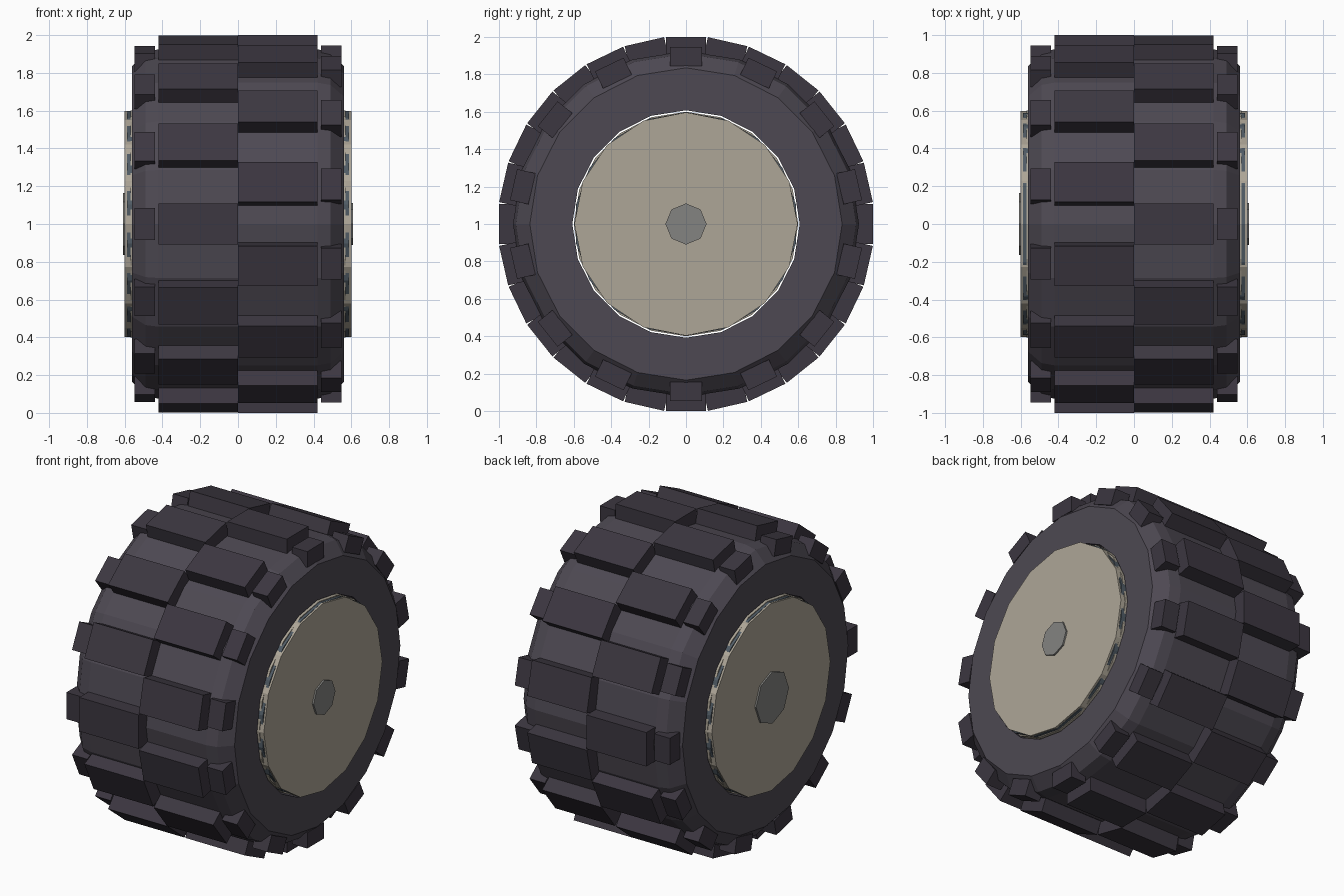
import bpy, bmesh
from math import sin, cos, pi

if "Cube" in bpy.data.objects:
    bpy.data.objects.remove(bpy.data.objects["Cube"])

CZ = 1.0  # axle height


def mat(name, rgb):
    m = bpy.data.materials.new(name)
    m.diffuse_color = (*rgb, 1)
    m.use_nodes = True
    m.node_tree.nodes["Principled BSDF"].inputs["Base Color"].default_value = m.diffuse_color
    return m


RUBBER = mat("rubber", (0.075, 0.066, 0.085))
TREAD = mat("tread_rubber", (0.045, 0.038, 0.052))
CREAM = mat("cream", (0.42, 0.38, 0.31))
SLATE = mat("slate", (0.08, 0.105, 0.13))
GREY = mat("grey", (0.23, 0.23, 0.22))


def finish(name, bm, material):
    bmesh.ops.recalc_face_normals(bm, faces=bm.faces)
    me = bpy.data.meshes.new(name)
    bm.to_mesh(me)
    bm.free()
    ob = bpy.data.objects.new(name, me)
    me.materials.append(material)
    bpy.context.collection.objects.link(ob)
    return ob


def ring_verts(bm, x, r, n):
    # vertex ring around the axle, first vertex straight up
    return [bm.verts.new((x, r * sin(2 * pi * i / n), CZ + r * cos(2 * pi * i / n)))
            for i in range(n)]


def lathe(name, profile, n, material, closed=False):
    # spin (x, radius) points round the axle; closed makes a hollow ring
    bm = bmesh.new()
    rings = [ring_verts(bm, x, r, n) for x, r in profile]
    pairs = list(zip(rings, rings[1:]))
    if closed:
        pairs.append((rings[-1], rings[0]))
    else:
        bm.faces.new(rings[0])
        bm.faces.new(rings[-1])
    for a, b in pairs:
        for i in range(n):
            j = (i + 1) % n
            bm.faces.new((a[i], a[j], b[j], b[i]))
    return finish(name, bm, material)


def block_ring(name, x0, x1, r0, r1, half, offset, count=14):
    # ring of straight blocks, angle measured from straight up
    bm = bmesh.new()
    for k in range(count):
        a = 2 * pi * (k + offset) / count
        vs = []
        for x in (x0, x1):
            for r, t in ((r0, -half), (r1, -half), (r1, half), (r0, half)):
                vs.append(bm.verts.new((x, r * sin(a) + t * cos(a),
                                        CZ + r * cos(a) - t * sin(a))))
        bm.faces.new(vs[:4])
        bm.faces.new(vs[4:])
        for i in range(4):
            j = (i + 1) % 4
            bm.faces.new((vs[i], vs[j], vs[4 + j], vs[4 + i]))
    return finish(name, bm, TREAD)


# tyre body: hollow ring with bevelled shoulders
half_profile = [(0.56, 0.608), (0.56, 0.835), (0.49, 0.91), (0.42, 0.925)]
lathe("tyre", half_profile + [(-x, r) for x, r in reversed(half_profile)],
      20, RUBBER, closed=True)

# tread and shoulder blocks, staggered half a step between the two sides
for side, s, off in (("right", 1, 0.0), ("left", -1, 0.5)):
    block_ring("tread_" + side, 0, s * 0.42, 0.87, 1.0, 0.108, off)
    block_ring("shoulder_blocks_" + side, s * 0.44, s * 0.548, 0.845, 0.946, 0.085, off)

# rim: cream barrel, slate band and capping discs
lathe("rim_barrel", [(-0.57, 0.6), (0.57, 0.6)], 20, CREAM)
lathe("rim_band", [(-0.588, 0.597), (0.588, 0.597)], 18, SLATE)
for side, s in (("right", 1), ("left", -1)):
    lathe("rim_disc_" + side, [(s * 0.55, 0.597), (s * 0.6, 0.597)], 16, CREAM)

# hub caps, larger on the left
lathe("hub_right", [(0.58, 0.11), (0.61, 0.11)], 8, GREY)
lathe("hub_left", [(-0.58, 0.165), (-0.61, 0.165)], 8, GREY)
